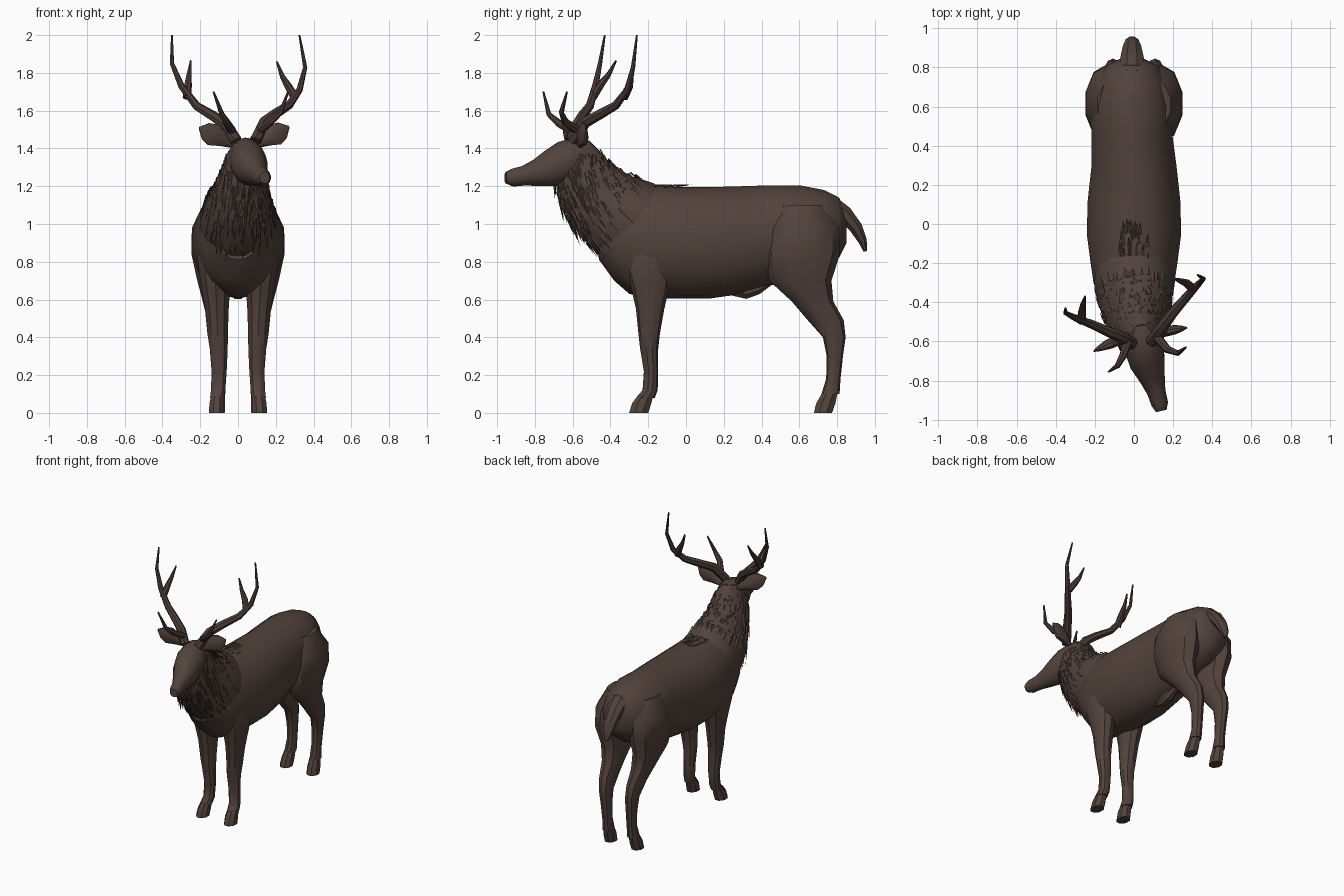
import bpy, bmesh, math, random
from mathutils import Vector

random.seed(4)


def material(name, color):
    m = bpy.data.materials.new(name)
    m.diffuse_color = (*color, 1)
    return m


FUR = material("dark brown fur", (0.085, 0.055, 0.045))
HORN = material("darker brown antler", (0.068, 0.044, 0.037))


def add_object(name, bm, mat, angle=35):
    bmesh.ops.recalc_face_normals(bm, faces=bm.faces)
    me = bpy.data.meshes.new(name)
    bm.to_mesh(me)
    bm.free()
    me.materials.append(mat)
    ob = bpy.data.objects.new(name, me)
    bpy.context.collection.objects.link(ob)
    bpy.ops.object.select_all(action='DESELECT')
    ob.select_set(True)
    bpy.context.view_layer.objects.active = ob
    bpy.ops.object.shade_smooth_by_angle(angle=math.radians(angle))
    return ob


def loft(name, rings, sides=14, ref=(1, 0, 0), mat=FUR, flat=None):
    """Rings are (x, y, z, half width along ref, half depth); flat fixes the ring normal."""
    bm = bmesh.new()
    loops = []
    for i, (x, y, z, w, h) in enumerate(rings):
        a = Vector(rings[max(i - 1, 0)][:3])
        b = Vector(rings[min(i + 1, len(rings) - 1)][:3])
        t = Vector(flat) if flat else (b - a).normalized()
        u = Vector(ref) - t * t.dot(Vector(ref))
        u.normalize()
        v = t.cross(u)
        loops.append([bm.verts.new(Vector((x, y, z)) + u * w * math.cos(q) + v * h * math.sin(q))
                      for q in (2 * math.pi * (k + 0.5) / sides for k in range(sides))])
    for a, b in zip(loops, loops[1:]):
        for k in range(sides):
            n = (k + 1) % sides
            bm.faces.new((a[k], a[n], b[n], b[k]))
    bm.faces.new(loops[0])
    bm.faces.new(loops[-1])
    return add_object(name, bm, mat)


# Torso, from the rump to the chest
loft("torso", [(-0.01, 0.85, 0.98, 0.05, 0.08), (-0.01, 0.81, 0.98, 0.13, 0.16),
               (-0.01, 0.73, 0.97, 0.18, 0.21), (-0.01, 0.60, 0.96, 0.215, 0.245),
               (-0.01, 0.45, 0.94, 0.21, 0.265), (0, 0.30, 0.915, 0.22, 0.285),
               (0, 0.12, 0.90, 0.24, 0.295), (0, -0.05, 0.90, 0.245, 0.295),
               (0, -0.20, 0.91, 0.225, 0.30), (0, -0.30, 0.92, 0.21, 0.29),
               (0, -0.38, 0.93, 0.18, 0.23), (0, -0.46, 0.95, 0.12, 0.14)],
     sides=18, flat=(0, -1, 0))

# Neck rising from the shoulders, leaning toward the turned head
NECK = [(0, -0.20, 0.93, 0.20, 0.23), (0, -0.31, 1.02, 0.205, 0.245),
        (0.01, -0.42, 1.09, 0.18, 0.215), (0.02, -0.50, 1.18, 0.145, 0.185),
        (0.03, -0.55, 1.27, 0.12, 0.155), (0.035, -0.58, 1.36, 0.095, 0.125),
        (0.04, -0.59, 1.43, 0.06, 0.08)]
loft("neck", NECK, 16)

# Head and muzzle, turned a little to one side
loft("head", [(0.03, -0.50, 1.39, 0.055, 0.06), (0.038, -0.55, 1.37, 0.085, 0.095),
              (0.05, -0.63, 1.335, 0.10, 0.11), (0.07, -0.71, 1.295, 0.092, 0.10),
              (0.095, -0.79, 1.27, 0.066, 0.072), (0.115, -0.86, 1.255, 0.048, 0.052),
              (0.132, -0.92, 1.245, 0.044, 0.047), (0.14, -0.955, 1.245, 0.028, 0.03)], 14)

# Ears: flat leaves with a point
for name, base, tip in (("left_ear", (-0.03, -0.57, 1.42), (-0.205, -0.65, 1.51)),
                        ("right_ear", (0.10, -0.56, 1.42), (0.27, -0.53, 1.515))):
    p, q = Vector(base), Vector(tip)
    loft(name, [(*p.lerp(q, f), w, d) for f, w, d in
                ((0, 0.02, 0.02), (0.3, 0.04, 0.028), (0.58, 0.065, 0.026),
                 (0.8, 0.05, 0.016), (1, 0.006, 0.004))], 8, ref=(0.2, 0, 1))

# Tail
loft("tail", [(-0.01, 0.76, 1.11, 0.07, 0.05), (-0.01, 0.84, 1.055, 0.065, 0.045),
              (-0.01, 0.90, 0.98, 0.05, 0.038), (-0.01, 0.935, 0.91, 0.035, 0.025),
              (-0.01, 0.95, 0.855, 0.012, 0.01)], 8)

# Legs, the same on both sides; rings stay level
for side, s in (("left", -1), ("right", 1)):
    loft(side + "_front_leg",
         [(s * 0.11, -0.20, 0.98, 0.07, 0.09), (s * 0.125, -0.20, 0.82, 0.095, 0.14),
          (s * 0.118, -0.19, 0.66, 0.08, 0.10), (s * 0.112, -0.19, 0.55, 0.066, 0.075),
          (s * 0.108, -0.195, 0.42, 0.057, 0.057), (s * 0.102, -0.195, 0.34, 0.05, 0.048),
          (s * 0.10, -0.185, 0.22, 0.042, 0.038), (s * 0.105, -0.19, 0.12, 0.04, 0.04),
          (s * 0.11, -0.215, 0.08, 0.04, 0.05)], 10, flat=(0, 0, -1))
    loft(side + "_front_hoof",
         [(s * 0.11, -0.215, 0.09, 0.036, 0.045), (s * 0.112, -0.235, 0.05, 0.042, 0.055),
          (s * 0.115, -0.25, 0, 0.043, 0.055)], 8, flat=(0, 0, -1))
    loft(side + "_hind_leg",
         [(s * 0.11, 0.61, 1.10, 0.08, 0.12), (s * 0.135, 0.62, 0.98, 0.115, 0.19),
          (s * 0.14, 0.615, 0.84, 0.112, 0.20), (s * 0.13, 0.605, 0.70, 0.09, 0.165),
          (s * 0.12, 0.67, 0.59, 0.07, 0.11), (s * 0.112, 0.74, 0.49, 0.052, 0.095),
          (s * 0.107, 0.785, 0.40, 0.045, 0.06), (s * 0.103, 0.788, 0.30, 0.04, 0.043),
          (s * 0.10, 0.78, 0.18, 0.036, 0.038), (s * 0.103, 0.765, 0.10, 0.04, 0.048)],
         10, flat=(0, 0, -1))
    loft(side + "_hind_hoof",
         [(s * 0.103, 0.763, 0.11, 0.035, 0.043), (s * 0.107, 0.74, 0.05, 0.042, 0.055),
          (s * 0.11, 0.725, 0, 0.043, 0.052)], 8, flat=(0, 0, -1))


def tine(name, points, r0, r1=0.005):
    """Tapered antler branch through the points."""
    n = len(points) - 1
    loft(name, [(*p, r, r) for p, r in
                ((p, r0 + (r1 - r0) * (i / n) ** 1.6) for i, p in enumerate(points))],
         7, ref=(0.3, -1, 0.1), mat=HORN)


# Antlers: a main beam, an upper fork and a brow tine each
tine("left_beam", [(-0.01, -0.61, 1.44), (-0.06, -0.58, 1.52), (-0.13, -0.55, 1.57),
                   (-0.22, -0.51, 1.625), (-0.30, -0.48, 1.73), (-0.35, -0.455, 1.85),
                   (-0.35, -0.43, 2.0)], 0.032)
tine("left_fork", [(-0.27, -0.495, 1.67), (-0.265, -0.45, 1.74), (-0.26, -0.41, 1.79),
                   (-0.25, -0.37, 1.865)], 0.024)
tine("left_brow_tine", [(-0.03, -0.60, 1.49), (-0.055, -0.67, 1.53), (-0.085, -0.725, 1.58),
                        (-0.13, -0.755, 1.70)], 0.024)
tine("right_beam", [(0.09, -0.60, 1.44), (0.14, -0.53, 1.54), (0.20, -0.45, 1.585),
                    (0.27, -0.37, 1.63), (0.325, -0.31, 1.71), (0.355, -0.28, 1.83),
                    (0.325, -0.26, 2.0)], 0.032)
tine("right_fork", [(0.30, -0.33, 1.67), (0.265, -0.30, 1.73), (0.235, -0.29, 1.78),
                    (0.205, -0.28, 1.86)], 0.024)
tine("right_brow_tine", [(0.12, -0.58, 1.50), (0.17, -0.64, 1.54), (0.225, -0.66, 1.59),
                         (0.265, -0.63, 1.70)], 0.024)


def lock(bm, root, direction, normal, length, width):
    """Thin pointed tuft of hair lying along a surface."""
    d = direction.normalized()
    s = d.cross(normal).normalized() * width
    n = normal * width * 0.5
    r = [bm.verts.new(root + o) for o in (s, n, -s)]
    m = root + d * length
    tip = bm.verts.new(m)
    for a, b in ((0, 1), (1, 2), (2, 0)):
        bm.faces.new((r[a], r[b], tip))


# Shaggy mane around the neck
bm = bmesh.new()
for i in range(420):
    f = random.uniform(1.6, 5.2)
    k = int(f)
    a, b = Vector(NECK[k][:3]), Vector(NECK[k + 1][:3])
    c, t = a.lerp(b, f - k), (b - a).normalized()
    w, h = [NECK[k][j] + (NECK[k + 1][j] - NECK[k][j]) * (f - k) for j in (3, 4)]
    u = (Vector((1, 0, 0)) - t * t.x).normalized()
    v = t.cross(u)
    q = random.uniform(0, 2 * math.pi)
    out = (u * math.cos(q) * h + v * math.sin(q) * w).normalized()
    root = c + u * w * math.cos(q) + v * h * math.sin(q)
    lock(bm, root, -t + out * 0.28 + Vector((0, 0, -0.35)), out,
         random.uniform(0.06, 0.12), random.uniform(0.010, 0.018))
add_object("mane", bm, FUR, 20)

# Hair along the withers
bm = bmesh.new()
for i in range(50):
    y = random.uniform(-0.32, -0.04)
    x = random.uniform(-0.07, 0.07)
    lock(bm, Vector((x, y, 1.20 - x * x * 2)), Vector((x, 0.8, 0.12)), Vector((0, 0, 1)),
         0.07, 0.014)
add_object("withers_hair", bm, FUR, 20)

# Belly tuft
loft("belly_tuft", [(0, 0.24, 0.66, 0.03, 0.04), (0, 0.32, 0.645, 0.045, 0.045),
                    (0, 0.38, 0.66, 0.04, 0.035), (0, 0.44, 0.69, 0.02, 0.02)], 8)
